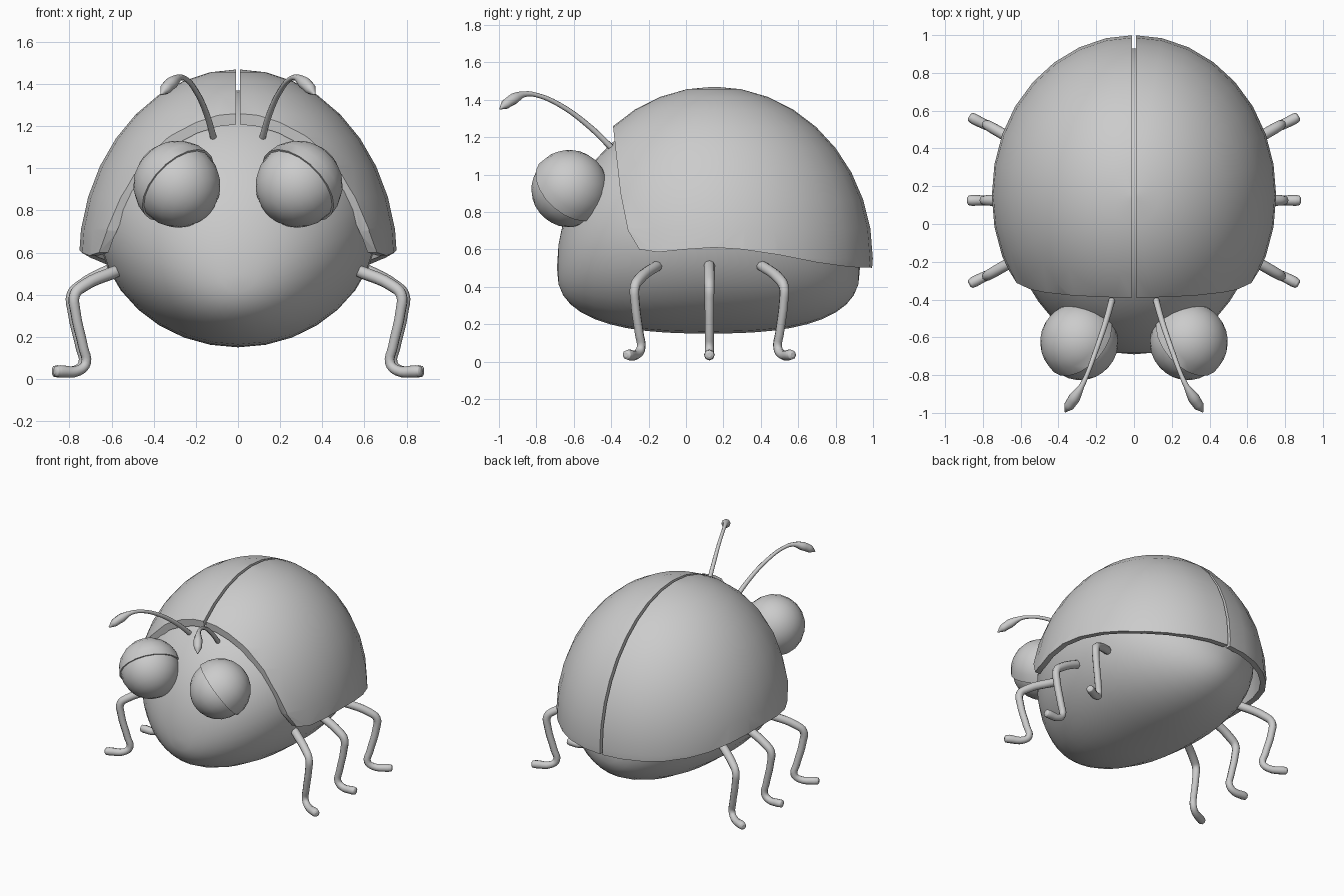
import bpy, bmesh, math
from mathutils import Vector, Matrix

if "Cube" in bpy.data.objects:
    bpy.data.objects.remove(bpy.data.objects["Cube"])

GREY = bpy.data.materials.new("light grey")
GREY.diffuse_color = (0.6, 0.6, 0.6, 1)
GREY.use_nodes = True
GREY.node_tree.nodes["Principled BSDF"].inputs["Base Color"].default_value = GREY.diffuse_color


def link(name, data):
    ob = bpy.data.objects.new(name, data)
    bpy.context.collection.objects.link(ob)
    return ob


def finish(ob, angle=40):
    """Bake curves and modifiers to a mesh, then colour and smooth it."""
    dg = bpy.context.evaluated_depsgraph_get()
    mesh = bpy.data.meshes.new_from_object(ob.evaluated_get(dg))
    name = ob.name
    bpy.data.objects.remove(ob)
    new = link(name, mesh)
    mesh.materials.clear()
    mesh.materials.append(GREY)
    bpy.ops.object.select_all(action='DESELECT')
    new.select_set(True)
    bpy.context.view_layer.objects.active = new
    bpy.ops.object.shade_smooth_by_angle(angle=math.radians(angle))
    return new


def from_bmesh(name, bm):
    bmesh.ops.recalc_face_normals(bm, faces=bm.faces)
    mesh = bpy.data.meshes.new(name)
    bm.to_mesh(mesh)
    bm.free()
    return link(name, mesh)


def sphere(segments, rings, scale, center, rot=Matrix()):
    bm = bmesh.new()
    bmesh.ops.create_uvsphere(bm, u_segments=segments, v_segments=rings, radius=1)
    m = Matrix.Translation(center) @ rot @ Matrix.Diagonal((*scale, 1))
    bmesh.ops.transform(bm, matrix=m, verts=bm.verts)
    return bm


def tube(name, points):
    """Smooth round tube through (x, y, z, radius) points."""
    cu = bpy.data.curves.new(name, 'CURVE')
    cu.dimensions = '3D'
    cu.bevel_depth = 1.0
    cu.bevel_resolution = 2
    cu.resolution_u = 4
    cu.use_fill_caps = True
    sp = cu.splines.new('BEZIER')
    sp.bezier_points.add(len(points) - 1)
    for bp, (x, y, z, r) in zip(sp.bezier_points, points):
        bp.co = (x, y, z)
        bp.radius = r
        bp.handle_left_type = bp.handle_right_type = 'AUTO'
    return finish(link(name, cu), 50)


# Body: round cross-sections lofted from nose to tail, flatter underneath
bm = bmesh.new()
RINGS, SIDES = 22, 32
rows = []
for i in range(RINGS + 1):
    t = -math.cos(math.pi * i / RINGS)
    round_t = math.sqrt(max(0, 1 - t * t))
    top = 0.5 + 0.87 * round_t
    bottom = 0.5 - 0.35 * max(0, 1 - abs(t) ** 2.6) ** (1 / 2.6)
    mid, half, width = (top + bottom) / 2, (top - bottom) / 2, 0.67 * round_t
    rows.append([bm.verts.new((width * math.cos(a), 0.12 + 0.81 * t, mid + half * math.sin(a)))
                 for a in (2 * math.pi * k / SIDES for k in range(SIDES))])
for a, b in zip(rows, rows[1:]):
    for k in range(SIDES):
        n = (k + 1) % SIDES
        bm.faces.new((a[k], a[n], b[n], b[k]))
bmesh.ops.remove_doubles(bm, verts=bm.verts, dist=0.0005)
finish(from_bmesh("body", bm), 60)

# Wing shell: hollow ellipsoid trimmed to a side profile, mirrored with a slot
PROFILE = [(-0.39, 1.7), (-0.39, 1.26), (-0.375, 1.12), (-0.35, 0.9), (-0.31, 0.7),
           (-0.25, 0.6), (-0.15, 0.585), (0, 0.6), (0.15, 0.61), (0.3, 0.6),
           (0.5, 0.57), (0.7, 0.53), (0.88, 0.505), (1.2, 0.495), (1.2, 1.7)]
bm = bmesh.new()
face = bm.faces.new([bm.verts.new((0.01, y, z)) for y, z in PROFILE])
ext = bmesh.ops.extrude_face_region(bm, geom=[face])
bmesh.ops.translate(bm, vec=(1.2, 0, 0),
                    verts=[g for g in ext["geom"] if isinstance(g, bmesh.types.BMVert)])
cutter = from_bmesh("shell_cutter", bm)
cutter.hide_render = True

shell = from_bmesh("wing_shell", sphere(32, 18, (0.757, 0.85, 0.92), (0, 0.15, 0.55)))
mod = shell.modifiers.new("thickness", 'SOLIDIFY')
mod.thickness = 0.04
mod.offset = -1
mod = shell.modifiers.new("trim", 'BOOLEAN')
mod.operation = 'INTERSECT'
mod.solver = 'EXACT'
mod.object = cutter
mod = shell.modifiers.new("halves", 'MIRROR')
mod.use_mirror_merge = False
finish(shell, 35)
bpy.data.objects.remove(cutter)

for s, side in ((1, "right"), (-1, "left")):
    # Eye with a half-dome lid over its upper, outer, rear side
    center = Vector((s * 0.285, -0.625, 0.92))
    lid_dir = Vector((s * 0.6, 0.53, 0.6)).normalized()
    rot = lid_dir.to_track_quat('Z', 'Y').to_matrix().to_4x4()
    finish(from_bmesh(side + "_eyeball", sphere(20, 12, (0.202,) * 3, center, rot)))
    bm = sphere(20, 12, (0.212,) * 3, center, rot)
    cut = bmesh.ops.bisect_plane(bm, geom=bm.verts[:] + bm.edges[:] + bm.faces[:],
                                 plane_co=center, plane_no=lid_dir, clear_inner=True)
    bmesh.ops.holes_fill(bm, edges=[e for e in bm.edges if e.is_boundary])
    finish(from_bmesh(side + "_eyelid", bm))

    # Antenna with a teardrop club at the end
    tube(side + "_antenna", [(s * x, y, z, r) for x, y, z, r in (
        (0.112, -0.385, 1.13, 0.017), (0.15, -0.52, 1.26, 0.015),
        (0.205, -0.68, 1.375, 0.013), (0.25, -0.80, 1.425, 0.012),
        (0.278, -0.86, 1.43, 0.015), (0.315, -0.92, 1.405, 0.031),
        (0.345, -0.965, 1.375, 0.027), (0.365, -0.995, 1.35, 0.004))])

    # Legs: front and rear ones splay away from the middle one
    for leg, d in (("front", -1), ("middle", 0), ("rear", 1)):
        out = 0.0 if d else 0.012
        tube(f"{side}_{leg}_leg", [(s * (x + out), 0.125 + d * y, z, r) for x, y, z, r in (
            (0.56, 0.27, 0.515 + out, 0.026), (0.59, 0.29, 0.505 + out, 0.030),
            (0.735, 0.375, 0.44, 0.029), (0.775, 0.398, 0.40, 0.027),
            (0.772, 0.397, 0.32, 0.025), (0.735, 0.375, 0.15, 0.024),
            (0.722, 0.365, 0.075, 0.024), (0.755, 0.385, 0.04, 0.025),
            (0.845, 0.43, 0.036, 0.029), (0.865, 0.442, 0.036, 0.025),
            (0.872, 0.446, 0.036, 0.012))])
